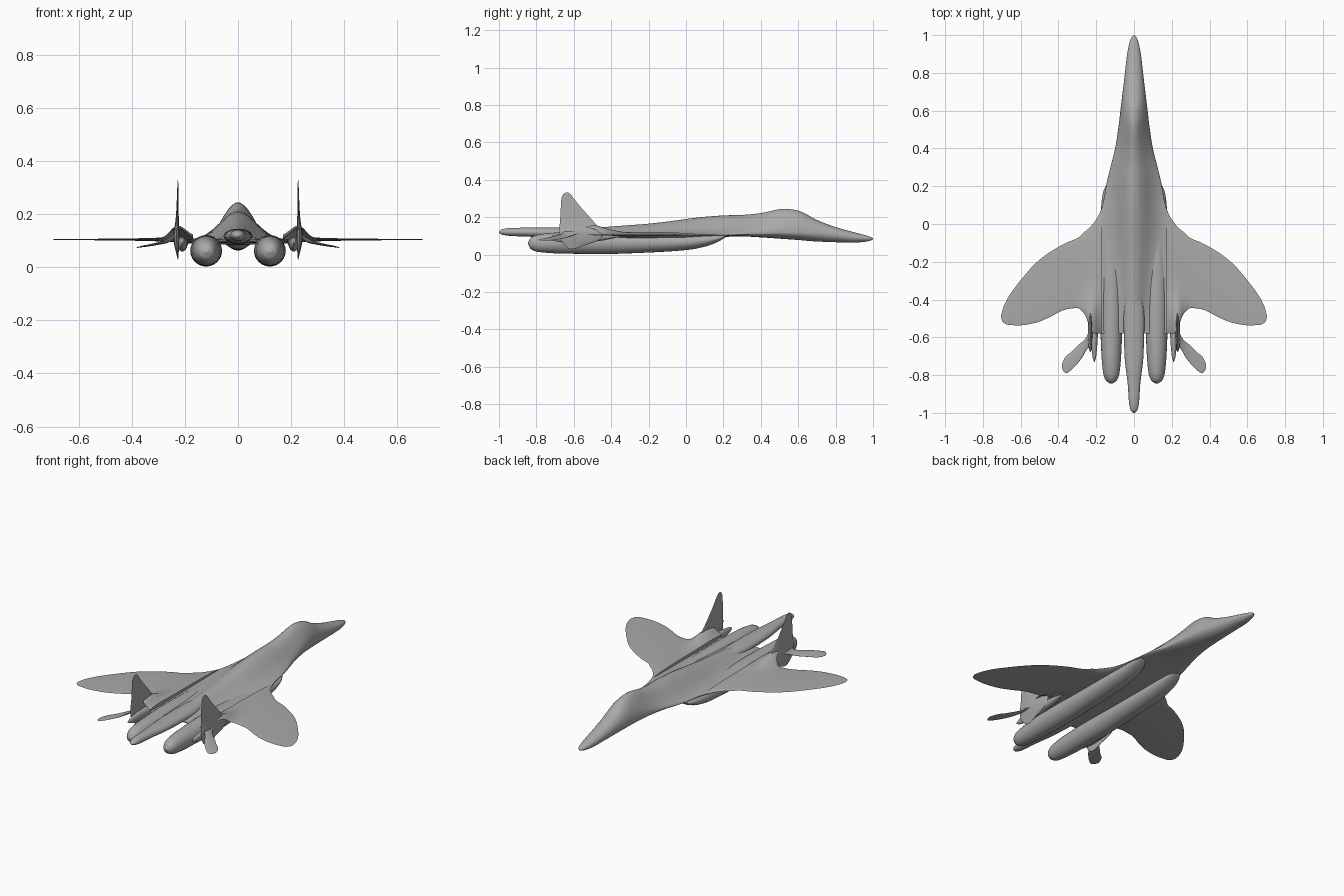
import bpy
import bmesh
from math import pi, sin, cos, exp, sqrt

if "Cube" in bpy.data.objects:
    bpy.data.objects.remove(bpy.data.objects["Cube"], do_unlink=True)

grey = bpy.data.materials.new("airframe_grey")
grey.use_nodes = True
colour = (0.4, 0.4, 0.4, 1)
grey.diffuse_color = colour
grey.node_tree.nodes["Principled BSDF"].inputs["Base Color"].default_value = colour


def sample(keys, steps):
    """Smoothly interpolate rows of keys along their first column."""
    count = len(keys)

    def slope(i, c):
        if i in (0, count - 1):
            j = 1 if i == 0 else i
            return (keys[j][c] - keys[j - 1][c]) / (keys[j][0] - keys[j - 1][0])
        before = (keys[i][c] - keys[i - 1][c]) / (keys[i][0] - keys[i - 1][0])
        after = (keys[i + 1][c] - keys[i][c]) / (keys[i + 1][0] - keys[i][0])
        if before * after <= 0:
            return 0
        return 2 * before * after / (before + after)

    rows = []
    for i in range(count - 1):
        a, b = keys[i], keys[i + 1]
        span = b[0] - a[0]
        for n in range(steps + (i == count - 2)):
            t = n / steps
            row = [a[0] + span * t]
            for c in range(1, len(a)):
                row.append((2 * t**3 - 3 * t**2 + 1) * a[c] + (3 * t**2 - 2 * t**3) * b[c]
                           + span * ((t**3 - 2 * t**2 + t) * slope(i, c) + (t**3 - t**2) * slope(i + 1, c)))
            rows.append(row)
    return rows


def loft(name, rings, mirrored=False):
    """Skin a stack of closed rings and cap both ends."""
    bm = bmesh.new()
    loops = [[bm.verts.new(p) for p in ring] for ring in rings]
    for a, b in zip(loops, loops[1:]):
        for i in range(len(a)):
            j = (i + 1) % len(a)
            bm.faces.new((a[i], a[j], b[j], b[i]))
    bm.faces.new(loops[0])
    bm.faces.new(loops[-1])
    bmesh.ops.recalc_face_normals(bm, faces=bm.faces)
    mesh = bpy.data.meshes.new(name)
    bm.to_mesh(mesh)
    bm.free()
    mesh.materials.append(grey)
    obj = bpy.data.objects.new(name, mesh)
    bpy.context.collection.objects.link(obj)
    bpy.ops.object.select_all(action="DESELECT")
    obj.select_set(True)
    bpy.context.view_layer.objects.active = obj
    bpy.ops.object.shade_smooth_by_angle(angle=pi / 3)
    if mirrored:
        obj.modifiers.new("mirror", "MIRROR")
    return obj


def angles(n):
    return [2 * pi * i / n for i in range(n)]


def pod(name, keys, x=0, mirrored=False):
    """Rounded body along y; keys are y, half width, top, bottom."""
    rings = []
    for y, w, top, low in sample(keys, 5):
        mid, half = (top + low) / 2, (top - low) / 2
        rings.append([(x + w * cos(a), y, mid + half * sin(a)) for a in angles(24)])
    return loft(name, rings, mirrored)


def lens(lead, trail, thick):
    """Aerofoil outline as pairs of chord position and thickness offset."""
    mid, half = (lead + trail) / 2, (lead - trail) / 2
    return [(mid + half * cos(a), thick * sin(a)) for a in angles(28)]


# Fuselage: y, half width, top, bottom, edge height, bell blend, bell width
body = [
    (-.58, .17, .109, .1, .104, 1, .05),
    (-.5, .205, .14, .094, .105, 1, .05),
    (-.4, .235, .15, .09, .105, 1, .055),
    (-.2, .25, .165, .085, .105, 1, .075),
    (-.05, .242, .183, .085, .105, 1, .09),
    (0, .21, .19, .085, .105, 1, .095),
    (.1, .167, .202, .088, .105, 1, .1),
    (.22, .144, .21, .095, .105, .95, .1),
    (.3, .125, .212, .097, .108, .85, .09),
    (.4, .1, .222, .092, .112, .7, .075),
    (.53, .08, .245, .083, .118, .4, .06),
    (.6, .072, .235, .078, .118, .2, .06),
    (.7, .06, .185, .07, .115, 0, .06),
    (.8, .048, .147, .066, .105, 0, .06),
    (.9, .036, .119, .064, .092, 0, .06),
    (.96, .024, .103, .069, .087, 0, .06),
    (.99, .012, .093, .076, .085, 0, .06),
    (1, .002, .087, .083, .085, 0, .06),
]
rings = []
for y, w, top, low, edge, blend, width in sample(body, 5):
    ring = []
    for a in angles(64):
        u = cos(a)
        rim = abs(sin(a))
        if sin(a) >= 0:
            bell = exp(-(w * u / width) ** 2) * sqrt(rim)
            z = edge + (top - edge) * ((1 - blend) * rim + blend * bell)
        else:
            z = edge - (edge - low) * rim
        ring.append((w * u, y, z))
    rings.append(ring)
loft("fuselage", rings)

# Tail boom on the centre line
pod("tail_boom", [
    (-1, .004, .122, .117), (-.985, .018, .135, .107), (-.94, .027, .142, .1),
    (-.85, .033, .144, .096), (-.7, .05, .145, .09), (-.5, .055, .146, .088),
    (-.3, .03, .145, .095),
])

# Engine nacelles under the body
pod("engine_nacelle", [
    (-.845, .006, .064, .056), (-.83, .028, .09, .03), (-.79, .043, .107, .014),
    (-.68, .053, .118, .006), (-.45, .06, .122, .003), (-.2, .06, .115, .011),
    (0, .058, .11, .024), (.1, .053, .108, .042), (.17, .043, .106, .068),
    (.22, .02, .104, .098),
], .12, True)

# Slim booms carrying the fins
pod("fin_boom", [
    (-.73, .002, .092, .086), (-.7, .01, .105, .072), (-.6, .018, .115, .06),
    (-.45, .022, .114, .075), (-.35, .01, .108, .095),
], .21, True)

# Main wings: x, leading edge, trailing edge, half thickness
wing = [
    (.17, .07, -.58, .016), (.21, .01, -.58, .013), (.235, -.02, -.545, .011),
    (.26, -.04, -.48, .009), (.3, -.075, -.445, .007), (.36, -.1, -.452, .005),
    (.45, -.152, -.495, .004), (.52, -.207, -.523, .003), (.61, -.31, -.537, .002),
    (.67, -.395, -.533, .0015), (.695, -.45, -.518, .001), (.703, -.485, -.497, .0005),
]
rings = []
for x, lead, trail, thick in sample(wing, 4):
    ring = []
    for y, dz in lens(lead, trail, thick):
        # rear inner corner sweeps up to meet the fin
        rear = min(1, max(0, (-.28 - y) / .2))
        lift = .045 * rear**2 * exp(-((x - .228) / .045) ** 2)
        ring.append((x, y, .105 + lift + dz))
    rings.append(ring)
loft("wing", rings, True)

# Tailplanes: x, leading edge, trailing edge, height, half thickness
tail = [
    (.222, -.5, -.675, .15, .008), (.235, -.55, -.655, .125, .008),
    (.25, -.595, -.665, .108, .008), (.27, -.62, -.7, .098, .007),
    (.3, -.645, -.74, .09, .005), (.335, -.68, -.775, .083, .004),
    (.36, -.7, -.79, .079, .003), (.375, -.725, -.778, .076, .002),
    (.382, -.745, -.76, .075, .001),
]
loft("tailplane", [[(x, y, z + dz) for y, dz in lens(lead, trail, thick)]
                   for x, lead, trail, z, thick in sample(tail, 4)], True)

# Upright fins with a small keel below: z, leading edge, trailing edge, half thickness
fin = [
    (.03, -.595, -.625, .001), (.05, -.54, -.65, .004), (.08, -.46, -.67, .009),
    (.12, -.44, -.677, .012), (.15, -.47, -.676, .009), (.2, -.515, -.672, .005),
    (.26, -.568, -.669, .003), (.3, -.6, -.666, .002), (.322, -.617, -.657, .0015),
    (.331, -.63, -.643, .0005),
]
loft("fin", [[(.226 + thick * .5 + dx, y, z) for y, dx in lens(lead, trail, thick)]
             for z, lead, trail, thick in sample(fin, 4)], True)
